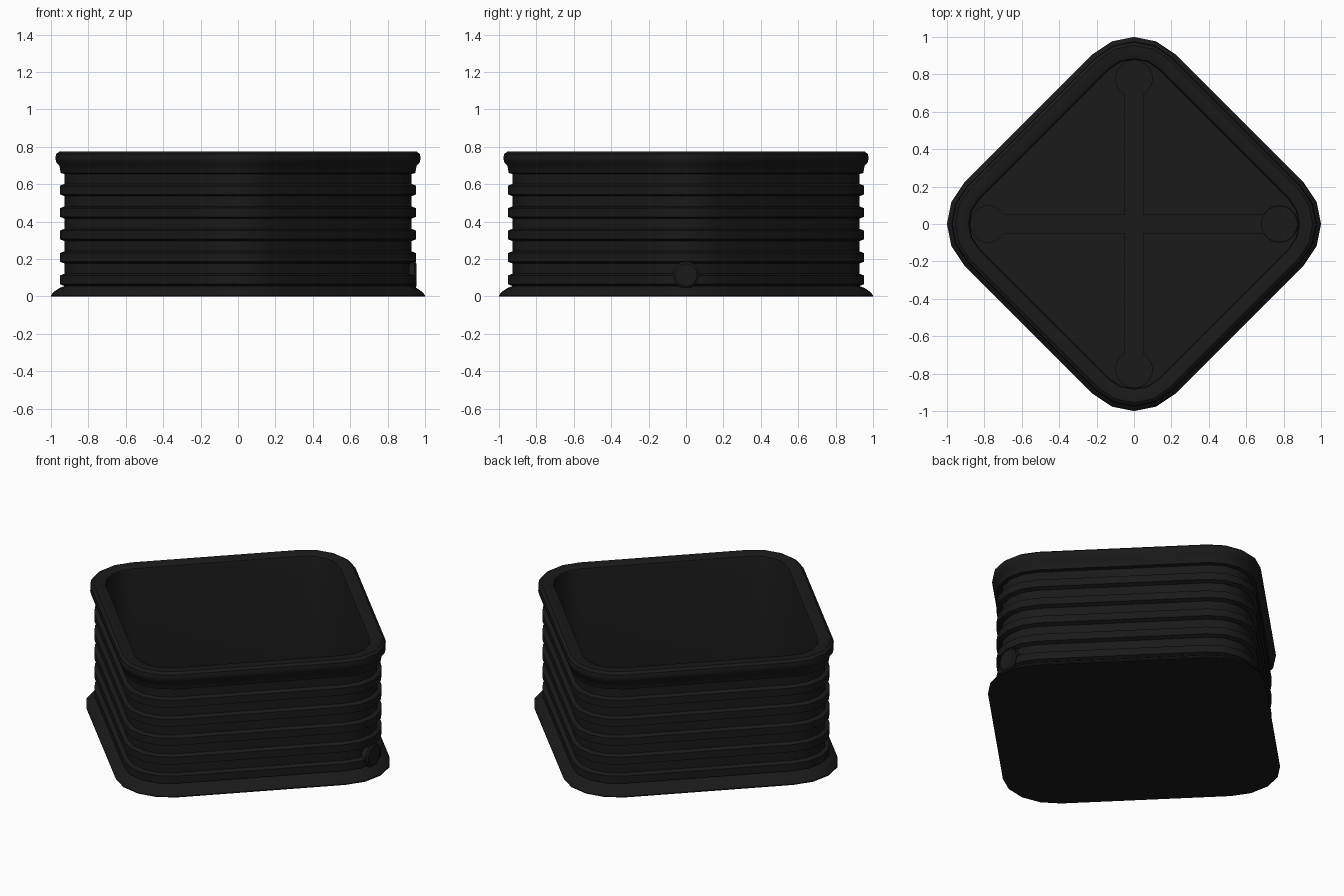
import bpy, bmesh
from math import pi, sin, cos

if "Cube" in bpy.data.objects:
    bpy.data.objects.remove(bpy.data.objects["Cube"])

mat = bpy.data.materials.new("black_rubber")
mat.diffuse_color = (0.01, 0.01, 0.01, 1)
mat.use_nodes = True
mat.node_tree.nodes["Principled BSDF"].inputs["Base Color"].default_value = mat.diffuse_color


def new_object(name, bm):
    bmesh.ops.recalc_face_normals(bm, faces=bm.faces)
    me = bpy.data.meshes.new(name)
    bm.to_mesh(me)
    bm.free()
    me.materials.append(mat)
    ob = bpy.data.objects.new(name, me)
    bpy.context.collection.objects.link(ob)
    return ob


def smooth(ob, angle=35):
    bpy.ops.object.select_all(action='DESELECT')
    ob.select_set(True)
    bpy.context.view_layer.objects.active = ob
    bpy.ops.object.shade_smooth_by_angle(angle=angle * pi / 180)


def outline(reach):
    """Rounded diamond whose corners reach out to the given distance."""
    c, r, pts = 0.69, reach - 0.69, []
    for q in range(4):
        for i in range(5):
            a = q * pi / 2 - pi / 4 + i * pi / 8
            pts.append((c * cos(q * pi / 2) + r * cos(a),
                        c * sin(q * pi / 2) + r * sin(a)))
    return pts


# Wall profile: base flange, five ribs, rolled rim, then down the inside
profile = [(1.0, 0), (1.0, 0.006), (0.985, 0.025), (0.955, 0.045)]
for i in range(5):
    z = 0.09 + 0.12 * i
    profile += [(0.927, z - 0.034), (0.952, z - 0.024),
                (0.952, z + 0.022), (0.927, z + 0.032)]
profile += [(0.927, 0.655), (0.948, 0.66), (0.955, 0.70), (0.972, 0.718),
            (0.977, 0.74), (0.972, 0.762), (0.955, 0.775), (0.90, 0.775),
            (0.885, 0.768), (0.88, 0.75), (0.88, 0.07)]

# Tub
bm = bmesh.new()
rings = [[bm.verts.new((x, y, z)) for x, y in outline(d)] for d, z in profile]
for a, b in zip(rings, rings[1:]):
    for i in range(len(a)):
        j = (i + 1) % len(a)
        bm.faces.new((a[i], a[j], b[j], b[i]))
bm.faces.new(rings[0])
bm.faces.new(rings[-1])
tub = new_object("tub", bm)


def cutter(name, bm):
    ob = new_object(name, bm)
    ob.hide_render = True
    mod = tub.modifiers.new(name, 'BOOLEAN')
    mod.object = ob
    mod.operation = 'DIFFERENCE'
    mod.solver = 'EXACT'
    return ob


# Floor channels: one keyhole-ended cross sunk into the floor
def keyhole_cross():
    b, r, c = 0.05, 0.098, 0.777
    bm, pts = bmesh.new(), []
    for q in range(4):
        s, t = sin(q * pi / 2), cos(q * pi / 2)
        arm = []
        for i in range(17):
            a = -0.83 * pi + 1.66 * pi * i / 16
            arm.append((c + r * cos(a), r * sin(a)))
        arm = [(0.64, -b)] + arm + [(0.64, b), (b, b)]
        pts += [(x * t - y * s, x * s + y * t) for x, y in arm]
    f = bm.faces.new([bm.verts.new((x, y, 0.055)) for x, y in pts])
    top = bmesh.ops.extrude_face_region(bm, geom=[f])
    for v in top["geom"]:
        if isinstance(v, bmesh.types.BMVert):
            v.co.z = 0.08
    return bm


cutters = [cutter("channel_cutter", keyhole_cross())]

# Drain sump at the right corner
bm = bmesh.new()
bmesh.ops.create_cone(bm, cap_ends=True, segments=20, radius1=0.095,
                      radius2=0.095, depth=0.06)
bmesh.ops.translate(bm, verts=bm.verts, vec=(0.777, 0, 0.065))
cutters.append(cutter("sump_cutter", bm))

# Apply the cuts, then remove the helpers
dg = bpy.context.evaluated_depsgraph_get()
mesh = bpy.data.meshes.new_from_object(tub.evaluated_get(dg))
tub.modifiers.clear()
tub.data = mesh
for ob in cutters:
    bpy.data.objects.remove(ob)
smooth(tub)

# Drain plug on the right corner
bm = bmesh.new()
plug = [(0.0, 0.955), (0.06, 0.955), (0.073, 0.945), (0.073, 0.89), (0.0, 0.89)]
vs = [bm.verts.new((x, r, 0.115)) for r, x in plug]
es = [bm.edges.new(e) for e in zip(vs, vs[1:])]
bmesh.ops.spin(bm, geom=vs + es, cent=(0, 0, 0.115), axis=(1, 0, 0),
               angle=2 * pi, steps=16)
bmesh.ops.remove_doubles(bm, verts=bm.verts, dist=0.0005)
smooth(new_object("drain_plug", bm))
